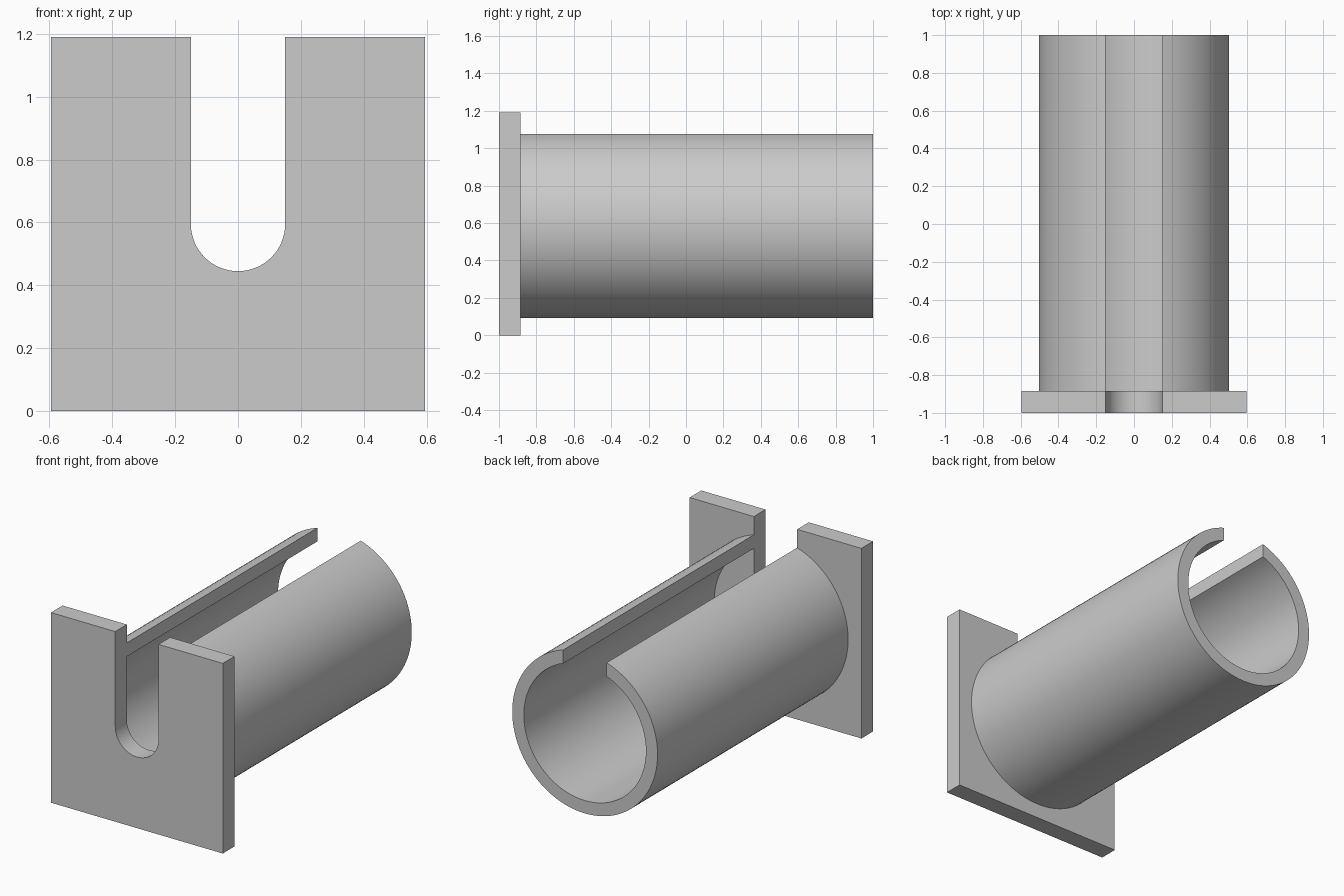
import bpy
import bmesh
from math import asin, sin, cos, pi, radians

cube = bpy.data.objects.get("Cube")
if cube:
    bpy.data.objects.remove(cube, do_unlink=True)

HALF_W, HEIGHT = 0.595, 1.19      # flange size
CENTRE_Z = 0.595                  # tube axis height
OUTER, INNER = 0.503, 0.423       # tube radii
SLOT = 0.15                       # half width of the slot
FRONT, JOINT, BACK = -1.0, -0.885, 1.0

grey = bpy.data.materials.new("plain_grey")
grey.use_nodes = True
grey.diffuse_color = (0.6, 0.6, 0.6, 1)
grey.node_tree.nodes["Principled BSDF"].inputs["Base Color"].default_value = (0.6, 0.6, 0.6, 1)


def arc(radius, start, end, steps):
    """Points on a circle about the tube axis; angles run from +x towards +z."""
    angles = [start + (end - start) * i / steps for i in range(steps + 1)]
    return [(radius * cos(a), CENTRE_Z + radius * sin(a)) for a in angles]


def extrude_profile(name, profile, y0, y1, front_cap=True):
    """Sweep a closed x-z profile along y."""
    bm = bmesh.new()
    near = [bm.verts.new((x, y0, z)) for x, z in profile]
    far = [bm.verts.new((x, y1, z)) for x, z in profile]
    n = len(profile)
    for i in range(n):
        j = (i + 1) % n
        bm.faces.new((near[i], near[j], far[j], far[i]))
    if front_cap:
        bm.faces.new(near)
    bm.faces.new(far[::-1])
    bmesh.ops.recalc_face_normals(bm, faces=bm.faces)
    mesh = bpy.data.meshes.new(name)
    bm.to_mesh(mesh)
    bm.free()
    mesh.materials.append(grey)
    obj = bpy.data.objects.new(name, mesh)
    bpy.context.collection.objects.link(obj)
    bpy.ops.object.select_all(action='DESELECT')
    obj.select_set(True)
    bpy.context.view_layer.objects.active = obj
    bpy.ops.object.shade_smooth_by_angle(angle=radians(30))
    return obj


# Square flange with a round-bottomed slot open at the top
flange = [(-HALF_W, HEIGHT), (-HALF_W, 0), (HALF_W, 0), (HALF_W, HEIGHT), (SLOT, HEIGHT)]
flange += arc(SLOT, 0, -pi, 32)
flange += [(-SLOT, HEIGHT)]
extrude_profile("slotted_flange", flange, FRONT, JOINT)

# Tube with a parallel-sided slot along its top
gap_out, gap_in = asin(SLOT / OUTER), asin(SLOT / INNER)
tube = arc(OUTER, pi / 2 + gap_out, 2.5 * pi - gap_out, 96)
tube += arc(INNER, 2.5 * pi - gap_in, pi / 2 + gap_in, 96)
extrude_profile("slotted_tube", tube, JOINT, BACK, front_cap=False)
